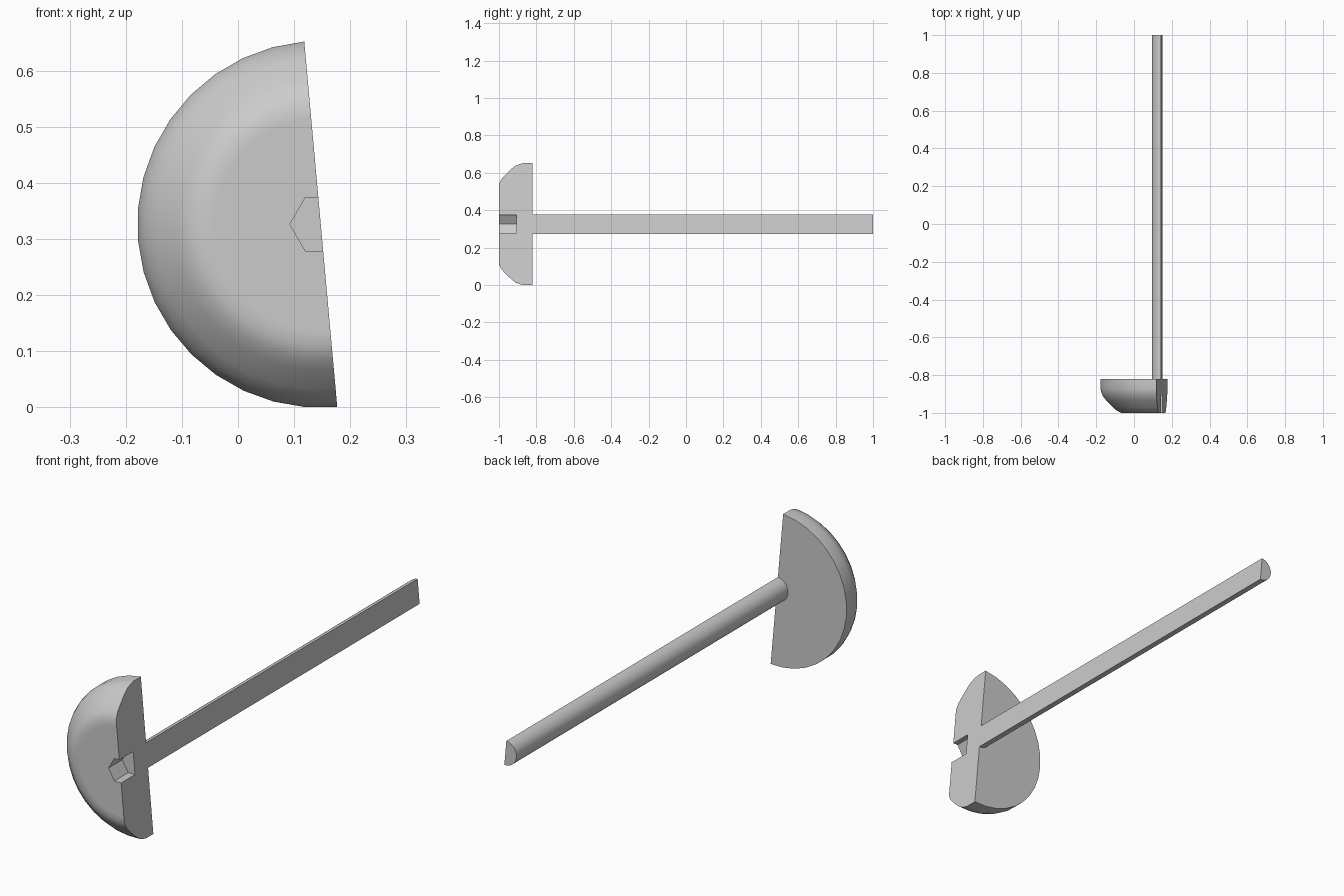
import bpy, bmesh
from math import radians, cos, sin

if "Cube" in bpy.data.objects:
    bpy.data.objects.remove(bpy.data.objects["Cube"])

CX, CZ = 0.1475, 0.326  # bolt axis, running along y


def lathe(name, profile, start, sweep, steps):
    """Revolve (radius, y) points clockwise around the bolt axis and close any open side."""
    bm = bmesh.new()
    rings = []
    for j in range(steps + 1):
        a = radians(start - sweep * j / steps)
        rings.append([bm.verts.new((CX + r * cos(a), y, CZ + r * sin(a))) for r, y in profile])
    for a, b in zip(rings, rings[1:]):
        for i in range(len(profile) - 1):
            bm.faces.new((a[i], a[i + 1], b[i + 1], b[i]))
    bmesh.ops.remove_doubles(bm, verts=bm.verts[:], dist=1e-5)
    border = [e for e in bm.edges if e.is_boundary]
    if border:
        bmesh.ops.holes_fill(bm, edges=border, sides=0)
    bmesh.ops.recalc_face_normals(bm, faces=bm.faces[:])
    mesh = bpy.data.meshes.new(name)
    bm.to_mesh(mesh)
    bm.free()
    ob = bpy.data.objects.new(name, mesh)
    bpy.context.collection.objects.link(ob)
    return ob


# Half bolt: rounded head and long shank, sliced along a slightly tilted plane
bolt = lathe("half_bolt", [
    (0, -1), (0.19, -1), (0.215, -1), (0.24, -0.988), (0.26, -0.971),
    (0.295, -0.935), (0.313, -0.912), (0.322, -0.89), (0.327, -0.87),
    (0.327, -0.82), (0.052, -0.82), (0.052, 1), (0, 1)], -84.84, 180, 18)

# Hexagonal socket in the head
cutter = lathe("socket_cutter", [(0, -1.1), (0.055, -1.1), (0.055, -0.907), (0, -0.907)], 180, 360, 6)
cutter.hide_render = True

mod = bolt.modifiers.new("socket", 'BOOLEAN')
mod.operation = 'DIFFERENCE'
mod.solver = 'EXACT'
mod.object = cutter
bpy.context.view_layer.objects.active = bolt
bolt.select_set(True)
bpy.ops.object.modifier_apply(modifier=mod.name)
bpy.data.objects.remove(cutter)
bpy.ops.object.shade_smooth_by_angle(angle=radians(30))
